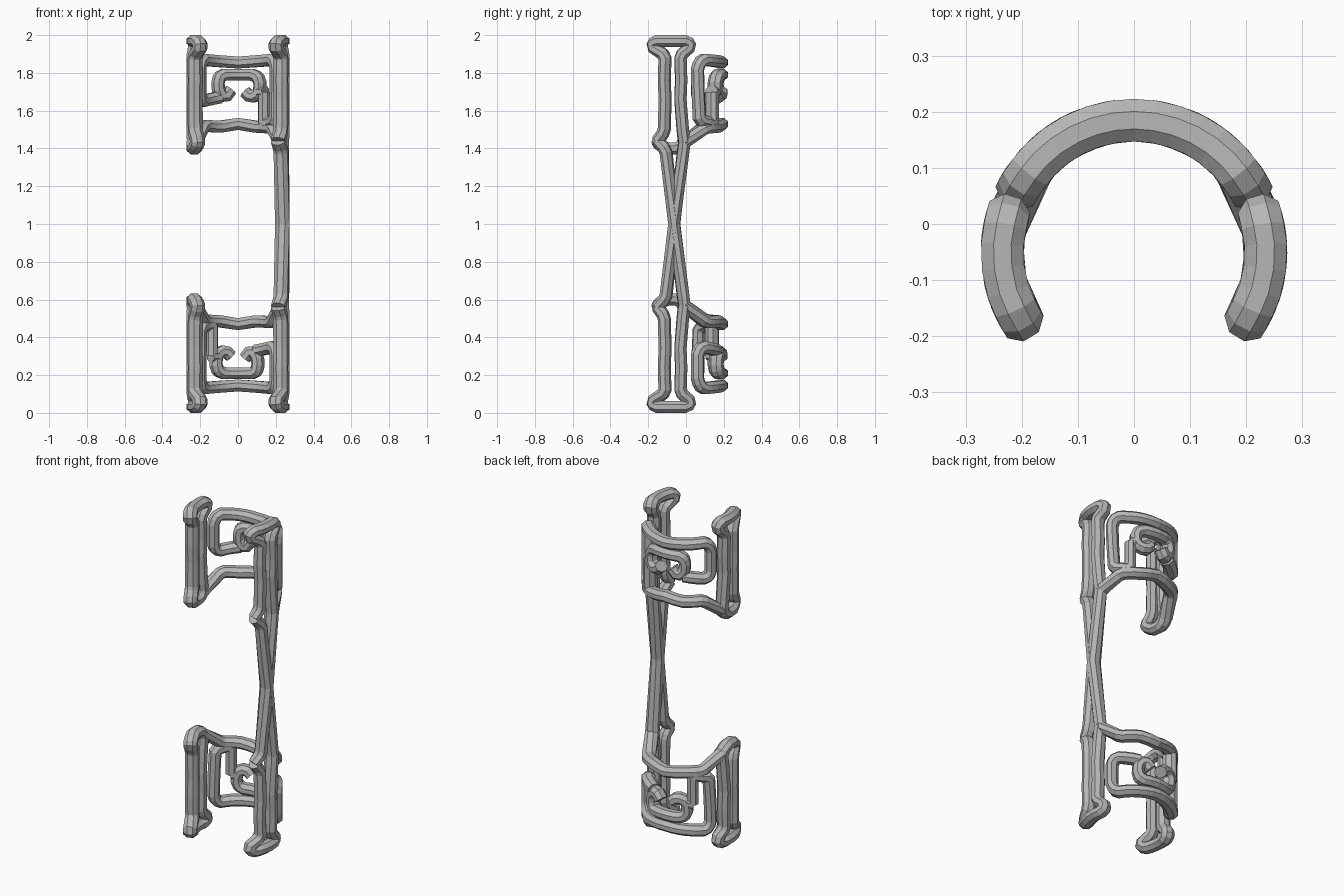
import bpy, bmesh, math
from mathutils import Vector

cube = bpy.data.objects.get("Cube")
if cube:
    bpy.data.objects.remove(cube)

RADIUS, CENTRE_Y = 0.235, -0.05      # cylinder the whole frame is wrapped on
DEPTH, WIDTH, SIDES = 0.041, 0.034, 8  # tube half sizes and facets

mat = bpy.data.materials.new("grey_metal")
mat.use_nodes = True
grey = (0.47, 0.47, 0.47, 1)
mat.diffuse_color = grey
mat.node_tree.nodes["Principled BSDF"].inputs["Base Color"].default_value = grey


def on_wrap(angle, z):
    """Point on the cylinder; angle 0 is the back, positive goes to +x."""
    a = math.radians(angle)
    return Vector((RADIUS * math.sin(a), CENTRE_Y + RADIUS * math.cos(a), z))


def subdivide(path):
    """Split level sweeps so that they follow the cylinder."""
    out = [path[0]]
    for (a0, z0), (a1, z1) in zip(path, path[1:]):
        n = max(1, round(abs(a1 - a0) / 10)) if abs(z1 - z0) < 0.04 else 1
        out += [(a0 + (a1 - a0) * i / n, z0 + (z1 - z0) * i / n) for i in range(1, n + 1)]
    return out


def soften(pts, closed):
    """Cut sharp corners in two."""
    out = []
    for i, p in enumerate(pts):
        if not closed and i in (0, len(pts) - 1):
            out.append(p)
            continue
        back, ahead = pts[i - 1] - p, pts[(i + 1) % len(pts)] - p
        if back.angle(ahead) > math.radians(145):
            out.append(p)
        else:
            out += [p + v.normalized() * min(0.014, v.length * 0.35) for v in (back, ahead)]
    return out


def tube(name, path, closed=False):
    """Sweep a faceted section along a path of (angle, height)."""
    pts = soften([on_wrap(*p) for p in subdivide(path)], closed)
    count = len(pts)
    bm = bmesh.new()
    rings = []
    for i, p in enumerate(pts):
        before = pts[i - 1] if i or closed else None
        after = pts[(i + 1) % count] if i < count - 1 or closed else None
        d0 = (p - before).normalized() if before else (after - p).normalized()
        d1 = (after - p).normalized() if after else d0
        tangent = (d0 + d1).normalized()
        miter = min(1.3, 1 / max(0.3, tangent.dot(d1)))
        out = Vector((p.x, p.y - CENTRE_Y, 0)).normalized()
        out = (out - tangent * out.dot(tangent)).normalized()
        side = tangent.cross(out)
        ring = []
        for k in range(SIDES):
            t = 2 * math.pi * (k + 0.5) / SIDES
            ring.append(bm.verts.new(p + out * DEPTH * math.cos(t)
                                     + side * WIDTH * miter * math.sin(t)))
        rings.append(ring)
    pairs = list(zip(rings, rings[1:])) + ([(rings[-1], rings[0])] if closed else [])
    for r0, r1 in pairs:
        for k in range(SIDES):
            j = (k + 1) % SIDES
            bm.faces.new((r0[k], r0[j], r1[j], r1[k]))
    if not closed:
        bm.faces.new(rings[0])
        bm.faces.new(rings[-1])
    bmesh.ops.recalc_face_normals(bm, faces=bm.faces)
    mesh = bpy.data.meshes.new(name)
    bm.to_mesh(mesh)
    bm.free()
    mesh.materials.append(mat)
    obj = bpy.data.objects.new(name, mesh)
    bpy.context.collection.objects.link(obj)


# Side frame: front bar, flared cap, rear bar
side_frame = [(115, 1.44), (106, 1.49), (105, 1.66), (106, 1.76), (105, 1.89),
              (123, 1.94), (118, 1.968), (76, 1.968), (72, 1.94),
              (85, 1.89), (84, 1.76), (85, 1.66), (82, 1.50), (80, 1.43)]
right_foot = [(88, 1.40), (102, 1.40), (113, 1.42)]

# Back of the cuff: closing band and the key pattern
lower_band = [(80, 1.43), (50, 1.51), (24, 1.515), (0, 1.53),
              (-24, 1.515), (-50, 1.52), (-80, 1.43)]
key_parts = {
    "outer_band": [(37, 1.70), (37, 1.53), (59, 1.55), (61, 1.70), (62, 1.83),
                   (55, 1.87), (0, 1.855), (-55, 1.87), (-62, 1.83),
                   (-62, 1.68), (-55, 1.65), (-24, 1.67)],
    "inner_hook": [(-9, 1.71), (-17, 1.67), (-26, 1.70), (-27, 1.76), (-22, 1.79),
                   (22, 1.79), (30, 1.76), (29, 1.69), (17, 1.67), (9, 1.70)],
    "key_link": [(28, 1.70), (38, 1.70)],
}


def place(path, flip_z, flip_x):
    return [(-a if flip_x else a, 2 - z if flip_z else z) for a, z in path]


# Lower cuff: frames mirrored in height, key pattern turned half round
for level, low in (("upper", False), ("lower", True)):
    tube(level + "_left_frame", place(side_frame, low, False))
    tube(level + "_right_frame", place(side_frame + right_foot, low, True), closed=True)
    tube(level + "_closing_band", place(lower_band, low, low))
    for name, path in key_parts.items():
        tube(level + "_" + name, place(path, low, low))

# Crossed rods joining the cuffs on the left
for name, low in (("first_cross_rod", False), ("second_cross_rod", True)):
    tube(name, place([(115, 1.44), (104, 1.39), (93, 1.0), (80, 0.57)], low, False))
